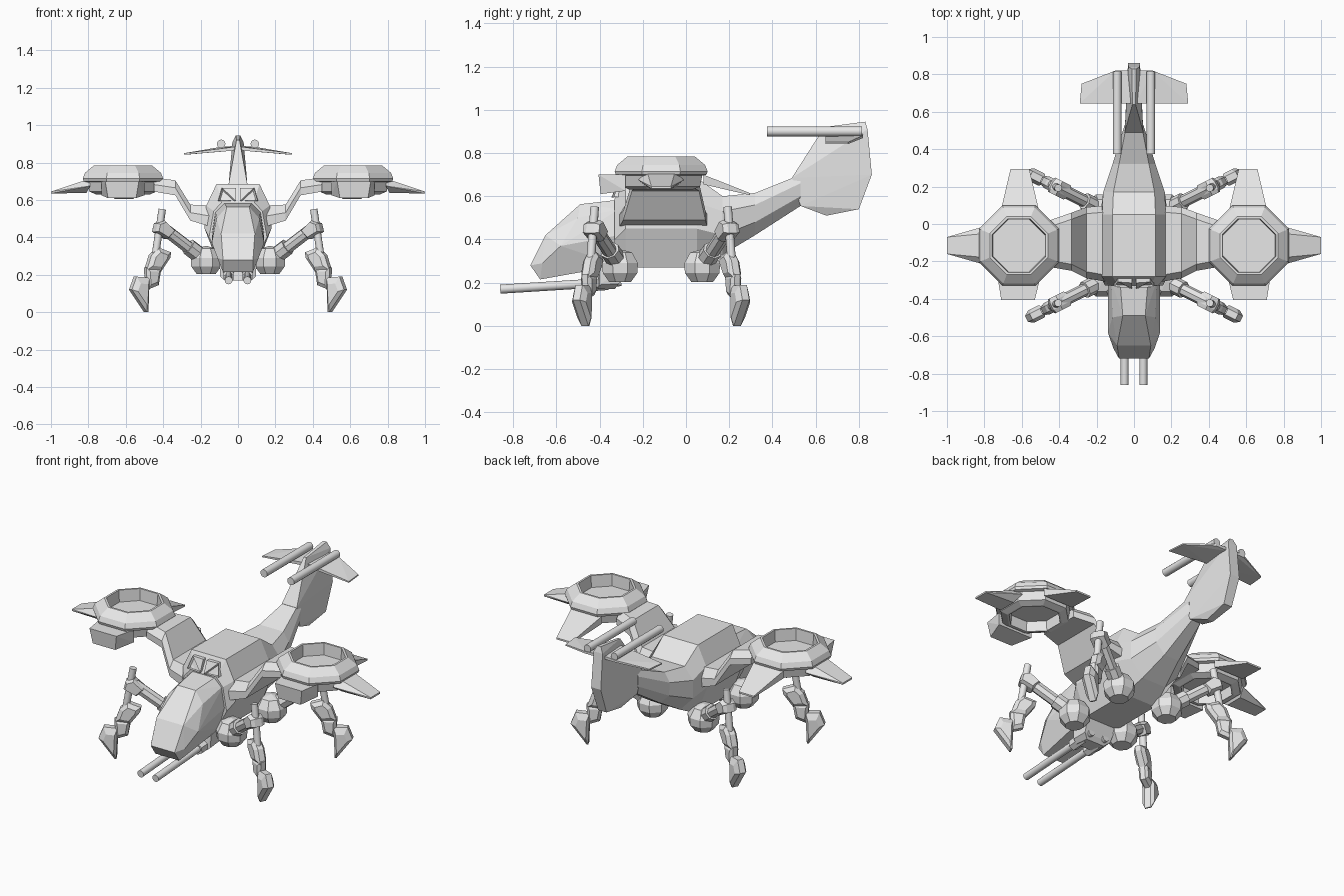
import bpy, bmesh, math
from mathutils import Vector

cube = bpy.data.objects.get("Cube")
if cube:
    bpy.data.objects.remove(cube)

grey = bpy.data.materials.new("hull_grey")
grey.use_nodes = True
grey.diffuse_color = (0.8, 0.8, 0.8, 1)
grey.node_tree.nodes["Principled BSDF"].inputs["Base Color"].default_value = (0.8, 0.8, 0.8, 1)


def finish(name, bm, mirror=False, smooth=False):
    """Turn a bmesh into an object, optionally mirrored across x."""
    bmesh.ops.recalc_face_normals(bm, faces=bm.faces[:])
    mesh = bpy.data.meshes.new(name)
    bm.to_mesh(mesh)
    bm.free()
    mesh.materials.append(grey)
    ob = bpy.data.objects.new(name, mesh)
    bpy.context.collection.objects.link(ob)
    if mirror:
        mod = ob.modifiers.new("mirror", 'MIRROR')
        mod.use_mirror_merge = False
    if smooth:
        bpy.context.view_layer.objects.active = ob
        ob.select_set(True)
        bpy.ops.object.shade_smooth_by_angle(angle=math.radians(40))
        ob.select_set(False)
    return ob


def hull_mesh(points):
    bm = bmesh.new()
    for p in points:
        bm.verts.new(p)
    bmesh.ops.convex_hull(bm, input=bm.verts[:])
    loose = [v for v in bm.verts if not v.link_faces]
    bmesh.ops.delete(bm, geom=loose, context='VERTS')
    bmesh.ops.dissolve_limit(bm, angle_limit=0.02, verts=bm.verts[:], edges=bm.edges[:])
    return bm


def hull(name, points, mirror=False):
    return finish(name, hull_mesh(points), mirror)


def both(points):
    """Add the mirror image of each point across x."""
    return [(s * x, y, z) for x, y, z in points for s in (1, -1)]


def loft(name, rings, mirror=False):
    """Skin closed rings of equal length and cap both ends."""
    bm = bmesh.new()
    rows = [[bm.verts.new(p) for p in ring] for ring in rings]
    n = len(rows[0])
    for a, b in zip(rows, rows[1:]):
        for i in range(n):
            j = (i + 1) % n
            bm.faces.new((a[i], a[j], b[j], b[i]))
    bm.faces.new(rows[0])
    bm.faces.new(rows[-1])
    return finish(name, bm, mirror)


def lathe(name, centre, profile, mirror=True):
    """Eight-sided turned part with flats facing the axes."""
    bm = bmesh.new()
    cx, cy = centre
    rows = []
    for r, z in profile:
        r /= math.cos(math.pi / 8)
        count = 8 if r else 1
        rows.append([bm.verts.new((cx + r * math.cos((k + .5) * math.pi / 4),
                                   cy + r * math.sin((k + .5) * math.pi / 4), z))
                     for k in range(count)])
    for a, b in zip(rows, rows[1:]):
        for i in range(8):
            j = (i + 1) % 8
            ring = [a[i % len(a)], a[j % len(a)], b[j % len(b)], b[i % len(b)]]
            bm.faces.new(list(dict.fromkeys(ring)))
    return finish(name, bm, mirror)


def tube(name, a, b, r, mirror=True, sides=12):
    a, b = Vector(a), Vector(b)
    bm = bmesh.new()
    bmesh.ops.create_cone(bm, cap_ends=True, segments=sides, radius1=r, radius2=r,
                          depth=(b - a).length)
    bm.transform((b - a).to_track_quat('Z', 'Y').to_matrix().to_4x4())
    bmesh.ops.translate(bm, verts=bm.verts[:], vec=(a + b) / 2)
    return finish(name, bm, mirror, smooth=sides > 8)


# Fuselage and tail boom: top, shoulder, waist and belly of each station
stations = [
    (-.33, (.085, .59), (.13, .54), (.155, .40), (.09, .28)),
    (-.28, (.115, .685), (.17, .57), (.18, .45), (.11, .27)),
    (.05, (.115, .685), (.17, .57), (.18, .45), (.11, .27)),
    (.17, (.11, .60), (.165, .53), (.165, .42), (.08, .33)),
    (.32, (.08, .615), (.115, .56), (.11, .48), (.05, .42)),
    (.53, (.04, .70), (.05, .66), (.048, .60), (.03, .555)),
]
rings = []
for y, *half in stations:
    rings.append([(x, y, z) for x, z in half] + [(-x, y, z) for x, z in reversed(half)])
loft("fuselage", rings)

# Cockpit nose
hull("cockpit", both([
    (.075, -.30, .585), (.06, -.49, .563), (.09, -.65, .42), (.08, -.72, .28),
    (.08, -.675, .215), (.11, -.665, .29), (.14, -.58, .37), (.115, -.50, .50),
    (.14, -.31, .42), (.12, -.31, .54), (.10, -.31, .28)]))

# Raised windows with inset panes
bm = hull_mesh([(.012, -.345, .595), (.105, -.335, .595), (.012, -.315, .665),
                (.085, -.31, .665), (.012, -.25, .60), (.115, -.25, .60),
                (.012, -.25, .665), (.09, -.25, .665)])
bm.normal_update()
pane = min(bm.faces, key=lambda f: f.normal.y)
bmesh.ops.inset_region(bm, faces=[pane], thickness=.012, depth=-.012)
finish("upper_window", bm, mirror=True)

# Chin mount and twin guns
hull("chin_mount", both([(.10, -.40, .27), (.10, -.27, .28), (.095, -.40, .19),
                         (.09, -.31, .195), (.07, -.41, .17), (.06, -.33, .17)]))
tube("nose_gun", (.05, -.86, .17), (.05, -.30, .205), .021)
tube("gun_collar", (.05, -.46, .193), (.05, -.36, .2), .034, sides=6)

# Tail fin, stabiliser and tail guns
hull("tail_fin", both([
    (.05, .49, .685), (.045, .53, .555), (.02, .65, .51), (.028, .80, .54),
    (.032, .86, .70), (.03, .84, .91), (.012, .83, .945), (.008, .64, .92), (.012, .62, .865)]))
hull("stabiliser", [(.01, .645, .885), (.01, .645, .865), (.01, .82, .89), (.01, .82, .87),
                    (.10, .82, .882), (.10, .82, .87), (.29, .645, .85), (.29, .645, .842),
                    (.28, .75, .85), (.28, .75, .842)], mirror=True)
tube("tail_gun", (.09, .375, .90), (.09, .815, .90), .023)

# Cranked arms that carry the lift pods
arm = []
for x, y0, y1, z0, z1 in [(.14, -.31, .10, .455, .57), (.255, -.29, .09, .49, .575),
                          (.335, -.25, .06, .625, .705), (.45, -.23, .02, .645, .72)]:
    arm.append([(x, y0, z0), (x, y1, z0), (x, y1, (z0 + z1) / 2), (x, y1 - .035, z1),
                (x, y0 + .035, z1), (x, y0, (z0 + z1) / 2)])
loft("pod_arm", arm, mirror=True)

# Lift pods: octagonal rings with recessed fan floors
pod = (.615, -.115)
lathe("lift_pod", pod, [(0, .715), (.138, .715), (.143, .785), (.155, .785), (.203, .745),
                        (.215, .715), (.21, .70), (.19, .695), (.18, .645), (.145, .63),
                        (.135, .63), (.13, .69), (0, .69)])
hull("pod_front_lip", [(.50, -.28, .70), (.73, -.28, .70), (.50, -.28, .625), (.73, -.28, .625),
                       (.53, -.405, .70), (.71, -.405, .70), (.545, -.395, .61),
                       (.695, -.395, .61)], mirror=True)
hull("pod_outer_wing", [(.79, -.22, .675), (.79, -.01, .675), (.79, -.18, .715),
                        (.79, -.05, .715), (.81, -.17, .637), (.81, -.06, .637),
                        (.83, -.19, .68), (.83, -.04, .68), (1.0, -.16, .645),
                        (1.0, -.07, .645), (1.0, -.16, .635), (1.0, -.07, .635)], mirror=True)
hull("pod_rear_wing", [(.51, .08, .70), (.71, .08, .70), (.51, .08, .655), (.71, .08, .655),
                       (.56, .295, .615), (.66, .295, .615), (.56, .295, .605),
                       (.66, .295, .605)], mirror=True)

# Four legs splayed diagonally from the belly
for side, s in (("front", -1), ("rear", 1)):
    def at(x, z, w=0):
        """Point in the leg's own plane, w sideways out of it."""
        u = (x - .17) / .894
        return (x - .447 * w, -.115 + s * (.19 + .447 * u + .894 * w), z)

    def slab(name, outline, width, bevel=.6):
        cx = sum(p[0] for p in outline) / len(outline)
        cz = sum(p[1] for p in outline) / len(outline)
        pts = [at(x, z, k * width * .5) for x, z in outline for k in (-1, 1)]
        pts += [at(cx + (x - cx) * bevel, cz + (z - cz) * bevel, k * width)
                for x, z in outline for k in (-1, 1)]
        hull(side + name, pts, mirror=True)

    hip = at(.17, 0)
    lathe(side + "_hip_ball", hip[:2], [(0, .203), (.05, .203), (.08, .245), (.083, .29),
                                        (.055, .34), (0, .355)])
    tube(side + "_thigh", at(.18, .28), at(.40, .45), .034, sides=8)
    tube(side + "_thigh_collar", at(.20, .30), at(.265, .35), .046, sides=8)
    slab("_knee", [(.345, .435), (.385, .39), (.45, .43), (.44, .475), (.40, .49)], .042, .8)
    tube(side + "_piston", at(.405, .55), at(.45, .25), .02)
    slab("_calf", [(.47, .305), (.43, .345), (.365, .32), (.37, .29), (.42, .215),
                   (.495, .225)], .034)
    slab("_ankle", [(.415, .24), (.497, .24), (.49, .12), (.43, .145)], .028)
    slab("_foot", [(.48, .185), (.55, .19), (.575, .12), (.495, 0), (.487, 0), (.495, .09)],
         .036)
